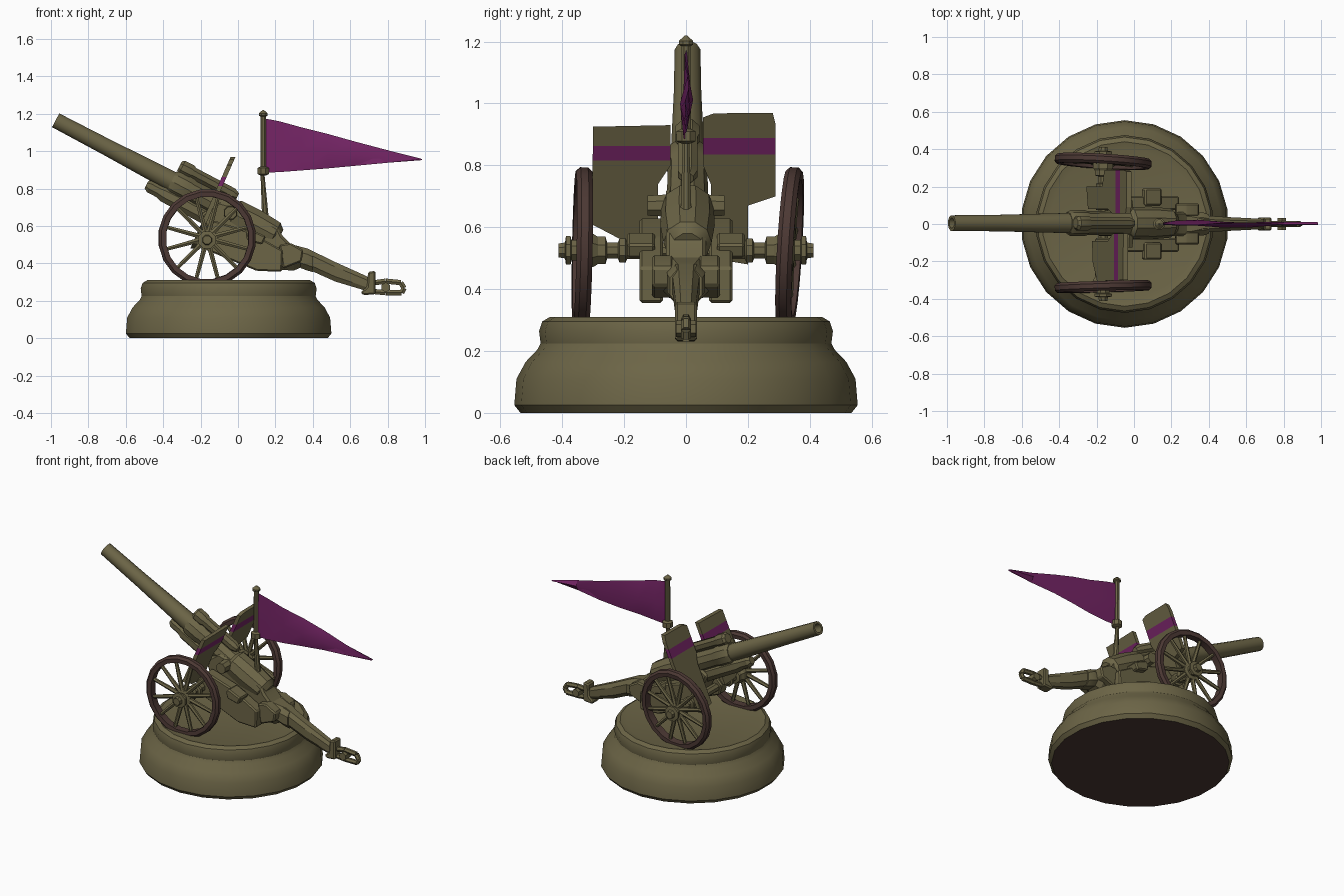
import bpy, bmesh, math
from mathutils import Vector

if "Cube" in bpy.data.objects:
    bpy.data.objects.remove(bpy.data.objects["Cube"])


def material(name, col):
    m = bpy.data.materials.new(name)
    m.diffuse_color = (*col, 1)
    m.use_nodes = True
    m.node_tree.nodes["Principled BSDF"].inputs["Base Color"].default_value = m.diffuse_color
    return m


OLIVE = material("olive", (0.150, 0.130, 0.062))
BROWN = material("dark_brown", (0.072, 0.040, 0.034))
PURPLE = material("purple", (0.175, 0.018, 0.130))


def finish(bm, name, mats, smooth=30):
    bmesh.ops.remove_doubles(bm, verts=bm.verts, dist=1e-5)
    bmesh.ops.recalc_face_normals(bm, faces=bm.faces)
    me = bpy.data.meshes.new(name)
    bm.to_mesh(me)
    bm.free()
    for m in mats:
        me.materials.append(m)
    ob = bpy.data.objects.new(name, me)
    bpy.context.collection.objects.link(ob)
    bpy.ops.object.select_all(action='DESELECT')
    ob.select_set(True)
    bpy.context.view_layer.objects.active = ob
    if smooth:
        bpy.ops.object.shade_smooth_by_angle(angle=math.radians(smooth))
    return ob


def skin(bm, rings, closed=False):
    """Join successive vertex rings with quads, cap the ends."""
    n = len(rings[0])
    pairs = list(zip(rings, rings[1:])) + ([(rings[-1], rings[0])] if closed else [])
    for a, b in pairs:
        for i in range(n):
            j = (i + 1) % n
            bm.faces.new((a[i], a[j], b[j], b[i]))
    if not closed:
        bm.faces.new(rings[0])
        bm.faces.new(rings[-1])


def lathe(name, origin, axis, profile, n=12, mats=(OLIVE,), closed=False, bm=None):
    """Revolve (distance along axis, radius) points round an axis."""
    own = bm is None
    bm = bm or bmesh.new()
    o, d = Vector(origin), Vector(axis).normalized()
    u = d.cross(Vector((0, 1, 0)) if abs(d.y) < 0.7 else Vector((0, 0, 1))).normalized()
    v = d.cross(u)
    rings = []
    for t, r in profile:
        rings.append([bm.verts.new(o + d * t + r * (u * math.cos(a) + v * math.sin(a)))
                      for a in (2 * math.pi * (i + .5) / n for i in range(n))])
    skin(bm, rings, closed)
    return finish(bm, name, mats) if own else None


def rod(name, p, q, r1, r2=None, n=8, bm=None):
    d = Vector(q) - Vector(p)
    return lathe(name, p, d, [(0, r1), (d.length, r2 or r1)], n, bm=bm)


def slab(name, pts, y0, y1, bevel=0.008):
    """Side profile in x,z extruded across y."""
    bm = bmesh.new()
    skin(bm, [[bm.verts.new((x, y, z)) for x, z in pts] for y in (y0, y1)])
    if bevel:
        bmesh.ops.recalc_face_normals(bm, faces=bm.faces)
        bmesh.ops.bevel(bm, geom=list(bm.edges), offset=bevel, segments=1, affect='EDGES')
    return finish(bm, name, (OLIVE,), 20)


def beam(name, sections):
    """Chamfered box section lofted through (x, z, half width, half height)."""
    bm = bmesh.new()
    shape = [(1, .5), (.55, 1), (-.55, 1), (-1, .5), (-1, -.5), (-.55, -1), (.55, -1), (1, -.5)]
    skin(bm, [[bm.verts.new((x, w * a, z + h * b)) for a, b in shape] for x, z, w, h in sections])
    return finish(bm, name, (OLIVE,), 20)


# Round stepped base with a brown underside
base = lathe("base", (-0.05, 0, 0), (0, 0, 1),
             [(0, .535), (.025, .555), (.11, .548), (.165, .518), (.205, .48), (.225, .47),
              (.265, .475), (.295, .465), (.31, .44), (.30, .40)], 22, (OLIVE, BROWN))
for f in base.data.polygons:
    if f.normal.z < -0.9:
        f.material_index = 1

# Wheels: tyre, spokes and hub, each slightly askew
for side, axis in (("left", (-.03, 1, -.02)), ("right", (.06, 1, -.06))):
    s = -1 if side == "left" else 1
    c, d = Vector((-.165, s * .335, .535)), Vector(axis).normalized()
    lathe(side + "_tyre", c, d, [(-.024, .222), (-.026, .248), (-.012, .262), (.012, .262),
                                 (.026, .248), (.024, .222)], 20, (BROWN,), True)
    u = d.cross(Vector((0, 0, 1))).normalized()
    v = d.cross(u)
    bm = bmesh.new()
    for i in range(12):
        a = 2 * math.pi * (i + .5) / 12
        r = u * math.cos(a) + v * math.sin(a)
        rod("", c + r * .035, c + r * .228, .015, .011, 6, bm)
    finish(bm, side + "_spokes", (OLIVE,))
    lathe(side + "_hub", (-.165, 0, .525), (0, s, 0),
          [(.10, .03), (.19, .03), (.195, .042), (.215, .042), (.22, .028), (.255, .028),
           (.26, .048), (.285, .048), (.30, .058), (.345, .058), (.35, .036), (.37, .036),
           (.373, .05), (.388, .05), (.391, .028), (.412, .024)], 8)

# Axle
rod("axle", (-.165, -.25, .525), (-.165, .25, .525), .027)

# Barrel with hollow muzzle, jacket and breech along one inclined axis
AX = Vector((.885, 0, -.465)).normalized()
UP = Vector((-AX.z, 0, AX.x))
M = Vector((-.975, .005, 1.165))
lathe("barrel", M, AX, [(.10, .026), (0, .028), (0, .043), (.30, .046), (.68, .055), (.95, .058)], 12)
lathe("barrel_jacket", M, AX, [(.70, .06), (.72, .07), (.80, .07), (.82, .064), (1.06, .068),
                               (1.08, .085), (1.20, .088), (1.32, .078), (1.35, .05)], 10)
# Recoil cylinder above and cradle below
lathe("recoil_cylinder", M + UP * .092, AX, [(.70, .03), (.715, .042), (.77, .042), (.785, .034),
                                             (1.02, .034), (1.05, .02)], 8)
lathe("cradle", M - UP * .078, AX, [(.59, .024), (.61, .038), (.67, .038), (.70, .048), (1.05, .052)], 8)

# Central carriage body and side cheeks
slab("carriage_body", [(-.20, .66), (-.10, .73), (.06, .685), (.215, .59), (.235, .55), (.295, .49),
                       (.25, .37), (.10, .38), (-.12, .47)], -.065, .065, .012)
for s in (-1, 1):
    side = "left" if s < 0 else "right"
    slab(side + "_cheek", [(-.21, .55), (-.13, .63), (.06, .57), (.24, .47), (.235, .355),
                           (.10, .36), (-.19, .48)], s * .075, s * .15)
    slab(side + "_seat", [(.04, .56), (.06, .585), (.15, .545), (.13, .50), (.05, .52)], s * .10, s * .19)
    slab(side + "_trail_bracket", [(.22, .50), (.28, .51), (.35, .47), (.34, .41), (.24, .37)],
         s * .04, s * .11)
    rod(side + "_trunnion", (-.04, s * .04, .67), (-.04, s * .125, .67), .04, .035)

# Trail, end clamp and tow loop
beam("trail", [(.22, .44, .075, .075), (.30, .43, .075, .068), (.35, .435, .055, .05),
               (.37, .425, .045, .055), (.52, .355, .036, .052), (.68, .295, .028, .04), (.72, .28, .024, .03)])
beam("trail_collar", [(.335, .43, .062, .055), (.37, .42, .062, .058), (.40, .408, .052, .055)])
slab("trail_clamp", [(.655, .245), (.69, .275), (.695, .355), (.735, .36), (.735, .235), (.67, .23)],
     -.035, .035)
bm = bmesh.new()
loop = [(.72, .295), (.79, .305), (.87, .297), (.888, .268), (.875, .243), (.79, .243), (.72, .25)]
for (x0, z0), (x1, z1) in zip(loop, loop[1:]):
    rod("", (x0, 0, z0), (x1, 0, z1), .016, n=6, bm=bm)
finish(bm, "tow_loop", (OLIVE,))
rod("tow_pin", (.79, -.033, .272), (.79, .033, .272), .026, n=6)


# Gun shield: two leaning plates, each with a purple stripe cut across it
def shield(name, pts, z0, z1):
    bm = bmesh.new()
    rings = []
    for t in (-.013, .013):
        rings.append([bm.verts.new((-.035 + (z - .95) * .44 + t, y, z)) for y, z in pts])
    skin(bm, rings)
    for z in (z0, z1):
        bmesh.ops.bisect_plane(bm, geom=bm.verts[:] + bm.edges[:] + bm.faces[:],
                               plane_co=(0, 0, z), plane_no=(0, 0, 1))
    for f in bm.faces:
        if z0 < f.calc_center_median().z < z1:
            f.material_index = 1
    finish(bm, name, (OLIVE, PURPLE), 0)


shield("left_shield", [(-.30, .925), (-.05, .93), (-.05, .80), (-.09, .74), (-.09, .55),
                       (-.20, .555), (-.305, .61)], .815, .862)
shield("right_shield", [(.055, .955), (.09, .968), (.28, .97), (.29, .93), (.29, .70), (.20, .67),
                        (.20, .48), (.08, .50), (.08, .74), (.055, .80)], .835, .888)

# Flag pole: bent stay, collar, upper pole and finial
rod("pole_stay", (.148, 0, .62), (.13, 0, .89), .02, .011)
lathe("flag_pole", (.135, 0, .87), (0, 0, 1),
      [(0, .015), (.008, .033), (.04, .033), (.048, .017), (.315, .016), (.32, .025),
       (.332, .025), (.35, .004)], 8)

# Tapering pennant with a soft wave
bm = bmesh.new()
cols = [(.14, 1.175, .885), (.22, 1.16, .888), (.34, 1.127, .897), (.48, 1.092, .908),
        (.63, 1.05, .922), (.80, 1.005, .938), (.985, .958, .952)]
rings = []
for x, zt, zb in cols:
    k = (x - .14) / .845
    w = .006 + .016 * math.sin(math.pi * min(1, k * 1.3)) * (1 - k)
    o = .008 * math.sin(k * 9)
    zm = (zt + zb) / 2
    rings.append([bm.verts.new(p) for p in ((x, -o + .002, zt), (x, o + w, zm),
                                            (x, -o - .002, zb), (x, o - w, zm))])
skin(bm, rings)
finish(bm, "pennant", (PURPLE,), 25)
